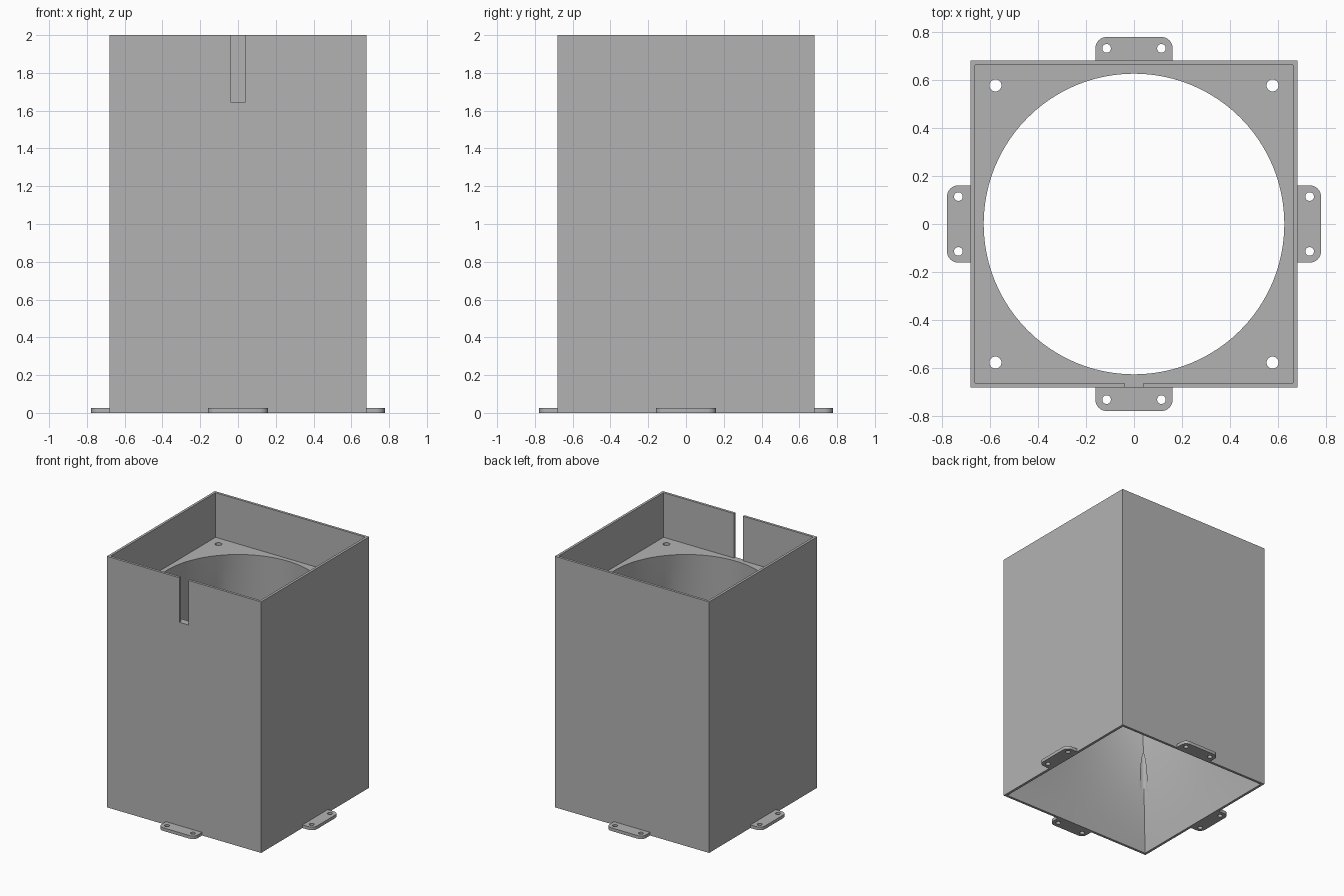
import bpy, bmesh
from math import pi, sin, cos, radians
from mathutils import Matrix, Vector

if "Cube" in bpy.data.objects:
    bpy.data.objects.remove(bpy.data.objects["Cube"])

HALF, INNER, HEIGHT = 0.68, 0.66, 2.0   # outer wall, inner wall, height
FLOOR, RADIUS = 1.645, 0.625            # mounting floor height, round opening

grey = bpy.data.materials.new("plain grey")
grey.use_nodes = True
grey.diffuse_color = (0.45, 0.45, 0.45, 1)
grey.node_tree.nodes["Principled BSDF"].inputs["Base Color"].default_value = (0.45, 0.45, 0.45, 1)


def add_object(name, bm):
    bmesh.ops.recalc_face_normals(bm, faces=bm.faces[:])
    mesh = bpy.data.meshes.new(name)
    bm.to_mesh(mesh)
    bm.free()
    mesh.materials.append(grey)
    obj = bpy.data.objects.new(name, mesh)
    bpy.context.collection.objects.link(obj)
    return obj


def box(name, low, high):
    bm = bmesh.new()
    low, high = Vector(low), Vector(high)
    bmesh.ops.create_cube(bm, size=1, matrix=Matrix.Translation((low + high) / 2)
                          @ Matrix.Diagonal((*(high - low), 1)))
    return add_object(name, bm)


def rods(name, points, radius, z0, z1):
    bm = bmesh.new()
    for x, y in points:
        bmesh.ops.create_cone(bm, cap_ends=True, segments=32, radius1=radius, radius2=radius,
                              depth=z1 - z0, matrix=Matrix.Translation((x, y, (z0 + z1) / 2)))
    return add_object(name, bm)


def activate(obj):
    bpy.ops.object.select_all(action='DESELECT')
    obj.select_set(True)
    bpy.context.view_layer.objects.active = obj


def cut(obj, cutter):
    cutter.hide_render = True
    mod = obj.modifiers.new("cut", 'BOOLEAN')
    mod.operation, mod.solver, mod.object = 'DIFFERENCE', 'EXACT', cutter
    activate(obj)
    bpy.ops.object.modifier_apply(modifier=mod.name)
    bpy.data.objects.remove(cutter)


def duct_cutter(steps=24, levels=12):
    """Square at the bottom, blended by straight rulings into a circle."""
    bm = bmesh.new()
    stations = [(-0.1, 0)] + [(FLOOR * i / levels, i / levels) for i in range(levels + 1)]
    stations.append((FLOOR + 0.1, 1))
    rings = []
    for z, t in stations:
        ring = []
        for side in range(4):
            turn = Matrix.Rotation(side * pi / 2, 3, 'Z')
            for i in range(steps):
                s = 2 * i / steps - 1
                a = s * pi / 4
                square = Vector((INNER, INNER * s, z))
                circle = Vector((RADIUS * cos(a), RADIUS * sin(a), z))
                ring.append(bm.verts.new(turn @ square.lerp(circle, t)))
        rings.append(ring)
    n = 4 * steps
    for a, b in zip(rings, rings[1:]):
        for i in range(n):
            j = (i + 1) % n
            bm.faces.new((a[i], a[j], b[j], b[i]))
    bm.faces.new(rings[0])
    bm.faces.new(rings[-1])
    return add_object("duct_cutter", bm)


# Housing: box with top pocket, cable slot, blended duct and screw holes
housing = box("housing", (-HALF, -HALF, 0), (HALF, HALF, HEIGHT))
cut(housing, duct_cutter())
cut(housing, box("pocket_cutter", (-INNER, -INNER, FLOOR), (INNER, INNER, HEIGHT + 0.2)))
cut(housing, box("slot_cutter", (-0.04, -0.8, FLOOR), (0.04, -0.6, HEIGHT + 0.2)))
screws = [(x, y) for x in (-0.576, 0.576) for y in (-0.576, 0.576)]
cut(housing, rods("screw_cutter", screws, 0.025, -0.2, FLOOR + 0.1))


def mounting_tab(name, angle):
    half, root, tip, thick, r = 0.16, HALF - 0.01, 0.777, 0.025, 0.045
    outline = [(-half, root), (half, root)]
    for cx, start in ((half - r, 0), (r - half, 90)):
        for i in range(9):
            a = radians(start + 90 * i / 8)
            outline.append((cx + r * cos(a), tip - r + r * sin(a)))
    bm = bmesh.new()
    face = bm.faces.new([bm.verts.new((x, y, 0)) for x, y in outline])
    extruded = bmesh.ops.extrude_face_region(bm, geom=[face], use_keep_orig=True)
    top = [v for v in extruded["geom"] if isinstance(v, bmesh.types.BMVert)]
    bmesh.ops.translate(bm, verts=top, vec=(0, 0, thick))
    tab = add_object(name, bm)
    cut(tab, rods("tab_hole_cutter", [(-0.114, 0.73), (0.114, 0.73)], 0.018, -0.1, 0.1))
    tab.data.transform(Matrix.Rotation(angle, 4, 'Z'))
    return tab


# Four mounting tabs around the foot
parts = [housing]
for i, side in enumerate(("back", "right", "front", "left")):
    parts.append(mounting_tab(side + "_mounting_tab", i * pi / 2))

for part in parts:
    activate(part)
    bpy.ops.object.shade_smooth_by_angle(angle=radians(30))
